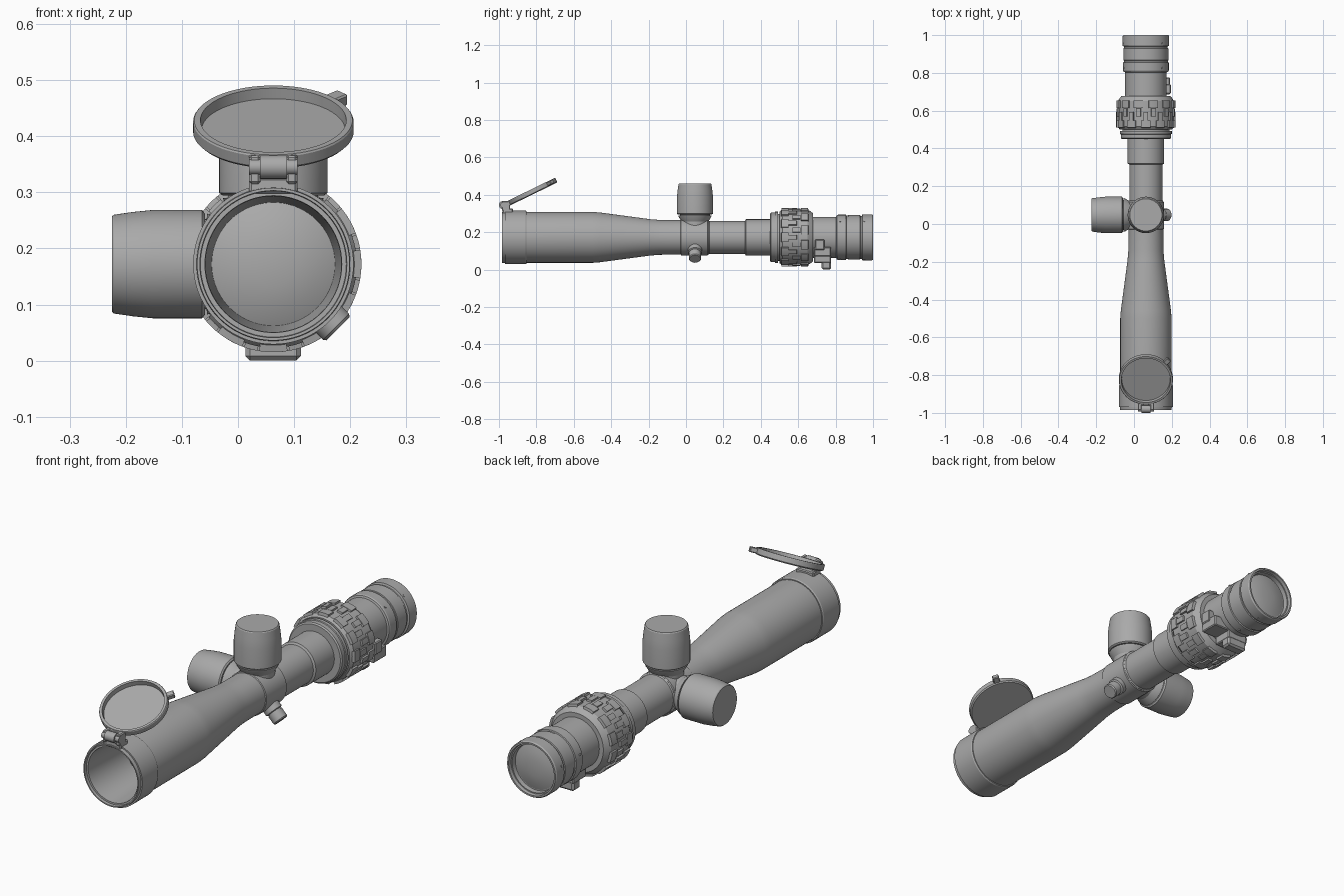
import bpy, bmesh, math
from mathutils import Vector, Matrix

if "Cube" in bpy.data.objects:
    bpy.data.objects.remove(bpy.data.objects["Cube"], do_unlink=True)

AX, AZ = 0.063, 0.172            # optical axis
TURRET_Y = 0.048

metal = bpy.data.materials.new("satin_grey")
metal.use_nodes = True
GREY = (0.4, 0.4, 0.4, 1)
metal.diffuse_color = GREY
metal.node_tree.nodes["Principled BSDF"].inputs["Base Color"].default_value = GREY


def finish(name, bm, matrix=Matrix()):
    bmesh.ops.recalc_face_normals(bm, faces=bm.faces)
    mesh = bpy.data.meshes.new(name)
    bm.to_mesh(mesh)
    bm.free()
    mesh.transform(matrix)
    mesh.materials.append(metal)
    ob = bpy.data.objects.new(name, mesh)
    bpy.context.collection.objects.link(ob)
    bpy.ops.object.select_all(action="DESELECT")
    ob.select_set(True)
    bpy.context.view_layer.objects.active = ob
    bpy.ops.object.shade_smooth_by_angle(angle=math.radians(25))
    return ob


def frame(origin, direction):
    rot = Vector(direction).to_track_quat("Z", "Y").to_matrix().to_4x4()
    return Matrix.Translation(origin) @ rot


def lathe(name, profile, origin=(AX, 0, AZ), direction=(0, 1, 0), steps=72):
    """Spin (distance along axis, radius) points around an axis."""
    bm = bmesh.new()
    verts = [bm.verts.new((r, 0, d)) for d, r in profile]
    edges = [bm.edges.new(pair) for pair in zip(verts, verts[1:])]
    bmesh.ops.spin(bm, geom=verts + edges, axis=(0, 0, 1), cent=(0, 0, 0),
                   angle=math.tau, steps=steps, use_merge=True)
    bmesh.ops.remove_doubles(bm, verts=bm.verts, dist=1e-5)
    return finish(name, bm, frame(origin, direction))


def block(name, x, y, z, bevel=0.004, matrix=Matrix()):
    bm = bmesh.new()
    bmesh.ops.create_cube(bm, size=1)
    for v in bm.verts:
        v.co = [lo + (c + 0.5) * (hi - lo) for c, (lo, hi) in zip(v.co, (x, y, z))]
    bmesh.ops.bevel(bm, geom=bm.edges[:], offset=bevel, segments=1, affect="EDGES")
    return finish(name, bm, matrix)


def arc_pads(name, count, start, width, y0, y1, r0, r1):
    """Raised curved pads repeated around the optical axis."""
    bm = bmesh.new()
    for i in range(count):
        a = start + math.tau * i / count
        section = [(y0, r0), (y0 + 0.003, r1), (y1 - 0.003, r1), (y1, r0)]
        rings = []
        for s in range(5):
            t = a + width * (s / 4 - 0.5)
            rings.append([bm.verts.new((AX + r * math.cos(t), y, AZ + r * math.sin(t)))
                          for y, r in section])
        for p, q in zip(rings, rings[1:]):
            for k in range(4):
                n = (k + 1) % 4
                bm.faces.new((p[k], p[n], q[n], q[k]))
        bm.faces.new(rings[0])
        bm.faces.new(rings[-1])
    return finish(name, bm)


# Objective bell and main tube
lathe("main_tube", [(-0.86, 0.136), (-0.5, 0.136), (-0.46, 0.133), (-0.19, 0.097),
                    (-0.14, 0.093), (-0.03, 0.092), (0.12, 0.092), (0.125, 0.088),
                    (0.315, 0.088), (0.32, 0.097), (0.46, 0.097)])
lathe("objective_ring", [(-0.72, 0.11), (-0.96, 0.121), (-0.972, 0.122), (-0.972, 0.13),
                         (-0.985, 0.131), (-0.985, 0.136), (-0.968, 0.137), (-0.968, 0.143),
                         (-0.858, 0.143), (-0.852, 0.14), (-0.852, 0.135)])
lathe("objective_lens", [(-0.745, 0), (-0.742, 0.04), (-0.734, 0.08), (-0.72, 0.11)])

# Magnification ring with staggered grip pads
lathe("zoom_collar", [(0.45, 0.095), (0.45, 0.127), (0.455, 0.133), (0.475, 0.133),
                      (0.477, 0.137), (0.492, 0.137), (0.492, 0.125), (0.505, 0.125)])
lathe("zoom_ring", [(0.5, 0.11), (0.5, 0.138), (0.515, 0.149), (0.65, 0.149),
                    (0.667, 0.138), (0.678, 0.13), (0.678, 0.108)])
PADS = 12
STEP = math.tau / PADS
arc_pads("front_grip_pads", PADS, 0, STEP * 0.62, 0.508, 0.55, 0.14, 0.157)
arc_pads("rear_grip_pads", PADS, STEP / 2, STEP * 0.62, 0.612, 0.656, 0.14, 0.157)
arc_pads("front_grip_stems", PADS, 0, STEP * 0.3, 0.545, 0.595, 0.14, 0.157)
arc_pads("rear_grip_stems", PADS, STEP / 2, STEP * 0.3, 0.567, 0.615, 0.14, 0.157)

# Eyepiece
lathe("eyepiece", [(0.67, 0.11), (0.803, 0.11), (0.806, 0.118), (0.812, 0.121),
                   (0.855, 0.121), (0.857, 0.116), (0.865, 0.116), (0.867, 0.119),
                   (0.93, 0.119), (0.932, 0.115), (0.94, 0.115), (0.943, 0.123),
                   (0.994, 0.123), (1.0, 0.119), (1.0, 0.112), (0.985, 0.11),
                   (0.985, 0.105), (0.965, 0.103), (0.965, 0.098)])
lathe("eyepiece_lens", [(0.965, 0.099), (0.974, 0.07), (0.979, 0.035), (0.98, 0)])
for i in range(3):
    a = math.radians(45) + math.tau * i / 3
    out = Vector((math.cos(a), 0, math.sin(a)))
    for y in (0.825, 0.955):
        lathe("eyepiece_screw", [(0.11, 0.005), (0.1245, 0.005), (0.1245, 0)],
              (AX, y, AZ), out, 10)

# Turret saddle, elevation and windage knobs
lathe("saddle_band", [(-0.03, 0.09), (-0.026, 0.096), (0.116, 0.096), (0.12, 0.09)])
for label, out, low in (("elevation", (0, 0, 1), 0.122), ("windage", (-1, 0, 0), 0.122)):
    centre = (AX, TURRET_Y, AZ)
    lathe(label + "_boss", [(0, 0.07), (0.085, 0.072), (0.108, 0.086), (0.118, 0.09),
                            (0.118, 0.08), (low + 0.006, 0.08)], centre, out)
    lathe(label + "_knob", [(low, 0), (low, 0.09), (low + 0.005, 0.0965), (0.215, 0.0965),
                            (0.25, 0.093), (0.284, 0.088), (0.288, 0.085), (0.288, 0)],
          centre, out)

# Small cap on the lower left of the saddle
cap_dir = (1, 0, -1)
lathe("side_cap_neck", [(0.05, 0.038), (0.115, 0.038), (0.118, 0.03), (0.125, 0.03)],
      (AX, TURRET_Y, AZ), cap_dir, 32)
lathe("side_cap", [(0.122, 0), (0.122, 0.033), (0.158, 0.033), (0.163, 0.029), (0.163, 0)],
      (AX, TURRET_Y, AZ), cap_dir, 32)

# Clamp and foot under the eyepiece
block("clamp_block", (0.013, 0.112), (0.685, 0.775), (0.035, 0.09))
block("clamp_foot", (0.013, 0.112), (0.725, 0.775), (0, 0.045), 0.008)
block("clamp_side", (0.1, 0.19), (0.685, 0.775), (0.07, 0.12))
block("clamp_tab", (0.14, 0.195), (0.69, 0.74), (0.105, 0.16))

# Flip-up lens cover, tilted back on its hinge
tilt = math.radians(26)
normal = Vector((0, -math.sin(tilt), math.cos(tilt)))
lid_centre = Vector((AX, -0.822, 0.416))
lathe("lens_cover", [(-0.014, 0), (-0.014, 0.138), (-0.009, 0.143), (0.011, 0.143),
                     (0.014, 0.141), (0.014, 0.13), (-0.006, 0.128), (-0.006, 0)],
      lid_centre, normal)
lid = Matrix.Translation(lid_centre) @ Matrix.Rotation(tilt, 4, "X")
block("cover_thumb_tab", (-0.014, 0.014), (0.135, 0.172), (-0.01, 0.012), 0.003,
      lid @ Matrix.Rotation(math.radians(-46), 4, "Z"))
block("cover_hinge_arm", (-0.043, 0.043), (-0.15, -0.13), (-0.014, 0.012), 0.003, lid)

# Hinge
block("hinge_base", (AX - 0.043, AX + 0.043), (-0.98, -0.925), (0.298, 0.326))
for s in (-1, 1):
    x = AX + s * 0.033
    block("hinge_ear", (x - 0.01, x + 0.01), (-0.985, -0.94), (0.315, 0.366))
lathe("hinge_barrel", [(-0.043, 0), (-0.043, 0.014), (-0.024, 0.014), (-0.024, 0.021),
                       (0.024, 0.021), (0.024, 0.014), (0.043, 0.014), (0.043, 0)],
      (AX, -0.979, 0.345), (1, 0, 0), 24)
